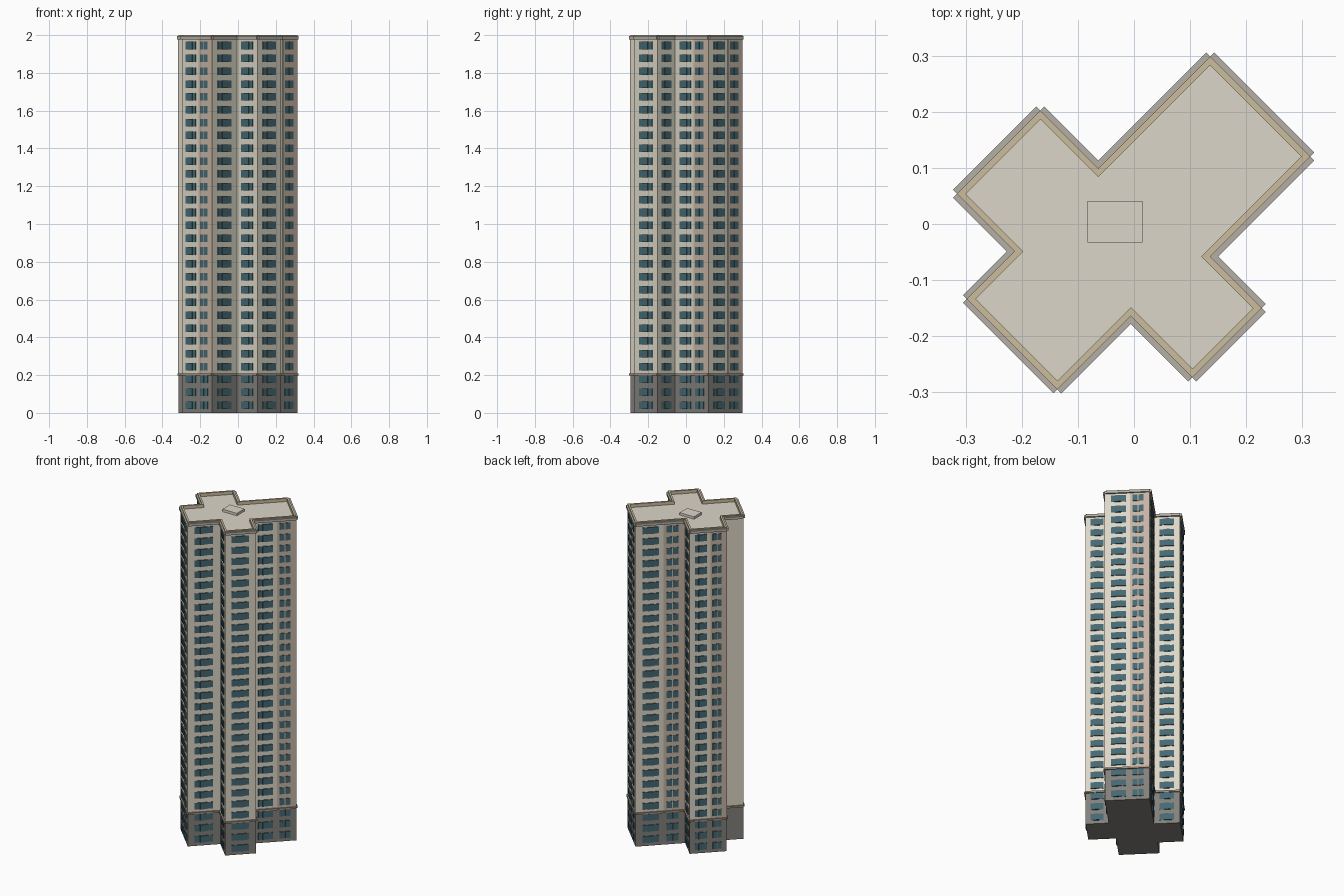
import bpy, bmesh, math
from mathutils import Matrix, Vector

if "Cube" in bpy.data.objects:
    bpy.data.objects.remove(bpy.data.objects["Cube"])

TURN = Matrix.Rotation(math.radians(45), 4, 'Z')


def material(name, rgb):
    m = bpy.data.materials.new(name)
    m.diffuse_color = (*rgb, 1)
    m.use_nodes = True
    m.node_tree.nodes["Principled BSDF"].inputs["Base Color"].default_value = m.diffuse_color
    return m


CREAM = material("cream_wall", (0.72, 0.68, 0.57))
PINK = material("rose_beige_wall", (0.57, 0.46, 0.37))
GREY = material("grey_base", (0.23, 0.22, 0.20))
GLASS = material("teal_glass", (0.06, 0.14, 0.17))
TAN = material("tan_parapet", (0.60, 0.51, 0.34))
TRIM = material("grey_trim", (0.46, 0.43, 0.38))
BAND = material("brown_band", (0.36, 0.28, 0.22))
ROOF = material("roof_grey", (0.71, 0.67, 0.58))

# Cross-shaped floor plan, counter-clockwise, in the tower's own axes
PLAN = [Vector(p) for p in (
    (.307, -.137), (.307, .115), (.025, .115), (.025, .261),
    (-.185, .261), (-.185, .116), (-.305, .116), (-.305, -.112),
    (-.12, -.112), (-.12, -.267), (.055, -.267), (.055, -.137))]
N = len(PLAN)
WALLS = [(PLAN[i], PLAN[(i + 1) % N]) for i in range(N)]

# Window layouts: (start, end) along a wall, and where its rose section starts
ONE = ([(.21, .77)], None)
TWO = ([(.14, .47), (.62, .86)], .56)
BLANK = ([], None)
LAYOUT = [TWO, TWO, ONE, TWO, ONE, BLANK, TWO, ONE, ONE, ONE, ONE, TWO]

BASE_TOP, ROOF_Z, TOP = .205, 1.98, 2.0
FLOORS, FIRST, PITCH = 29, .041, .068


def finish(name, bm, mat):
    bmesh.ops.recalc_face_normals(bm, faces=bm.faces)
    bm.transform(TURN)
    me = bpy.data.meshes.new(name)
    bm.to_mesh(me)
    bm.free()
    me.materials.append(mat)
    ob = bpy.data.objects.new(name, me)
    bpy.context.collection.objects.link(ob)
    return ob


def prism(name, points, z0, z1, mat):
    bm = bmesh.new()
    face = bm.faces.new([bm.verts.new((p.x, p.y, z0)) for p in points])
    new = bmesh.ops.extrude_face_region(bm, geom=[face])["geom"]
    verts = [v for v in new if isinstance(v, bmesh.types.BMVert)]
    bmesh.ops.translate(bm, vec=(0, 0, z1 - z0), verts=verts)
    return finish(name, bm, mat)


def wall_box(bm, wall, t0, t1, z0, z1, d0, d1):
    """Box on a wall from fraction t0 to t1, reaching from depth d0 out to d1."""
    a, b = wall
    along = (b - a).normalized()
    out = Vector((along.y, -along.x))
    mid = a.lerp(b, (t0 + t1) / 2) + out * (d0 + d1) / 2
    m = Matrix.Translation((mid.x, mid.y, (z0 + z1) / 2))
    m = m @ Matrix.Rotation(math.atan2(along.y, along.x), 4, 'Z')
    m = m @ Matrix.Diagonal(((b - a).length * (t1 - t0), d1 - d0, z1 - z0, 1))
    bmesh.ops.create_cube(bm, size=1, matrix=m)


def inset(d):
    """Plan moved inwards by d on every wall."""
    pts = []
    for i, p in enumerate(PLAN):
        back = (p - PLAN[i - 1]).normalized()
        ahead = (PLAN[(i + 1) % N] - p).normalized()
        pts.append(p + d * Vector((-back.y - ahead.y, back.x + ahead.x)))
    return pts


# Main masses
prism("base", PLAN, 0, BASE_TOP, GREY)
tower = prism("tower", PLAN, BASE_TOP, ROOF_Z, CREAM)
tower.data.materials.append(ROOF)
for poly in tower.data.polygons:
    if poly.normal.z > .5:
        poly.material_index = 1

# Parapet ring around the roof
bm = bmesh.new()
rings = [[bm.verts.new((p.x, p.y, z)) for p in pts]
         for pts, z in ((PLAN, ROOF_Z), (PLAN, TOP),
                        (inset(.011), TOP), (inset(.011), ROOF_Z))]
for k in range(4):
    lo, hi = rings[k], rings[(k + 1) % 4]
    for i in range(N):
        j = (i + 1) % N
        bm.faces.new((lo[i], lo[j], hi[j], hi[i]))
finish("parapet", bm, TAN)

# Trim strips: cornice at the roof and band above the base
for name, z0, z1, depth, mat in (("cornice", 1.978, 1.994, .010, TRIM),
                                 ("base_band", .198, .209, .008, BAND)):
    bm = bmesh.new()
    for wall in WALLS:
        wall_box(bm, wall, 0, 1, z0, z1, 0, depth)
    finish(name, bm, mat)

# Rose wall sections
bm = bmesh.new()
for wall, (_, split) in zip(WALLS, LAYOUT):
    if split:
        wall_box(bm, wall, split, 1, .209, 1.978, -.002, .002)
finish("rose_wall_sections", bm, PINK)

# Windows: wide ones have a projecting middle pane, narrow ones are pairs
bm = bmesh.new()
for wall, (spans, _) in zip(WALLS, LAYOUT):
    for k, (t0, t1) in enumerate(spans):
        w = t1 - t0
        for f in range(FLOORS):
            z = FIRST + f * PITCH
            if k == 0:
                panes = ((0, .3, .003), (.3, .7, .007), (.7, 1, .003))
            else:
                panes = ((0, .46, .005), (.54, 1, .005))
            for p0, p1, d in panes:
                wall_box(bm, wall, t0 + w * p0, t0 + w * p1,
                         z - .020, z + .020, -.002, d)
finish("windows", bm, GLASS)

# Roof hatch, square to the world axes
bm = bmesh.new()
m = Matrix.Translation((-.034, .004, 1.987)) @ Matrix.Diagonal((.098, .074, .016, 1))
bmesh.ops.create_cube(bm, size=1, matrix=TURN.inverted() @ m)
finish("roof_hatch", bm, ROOF)
